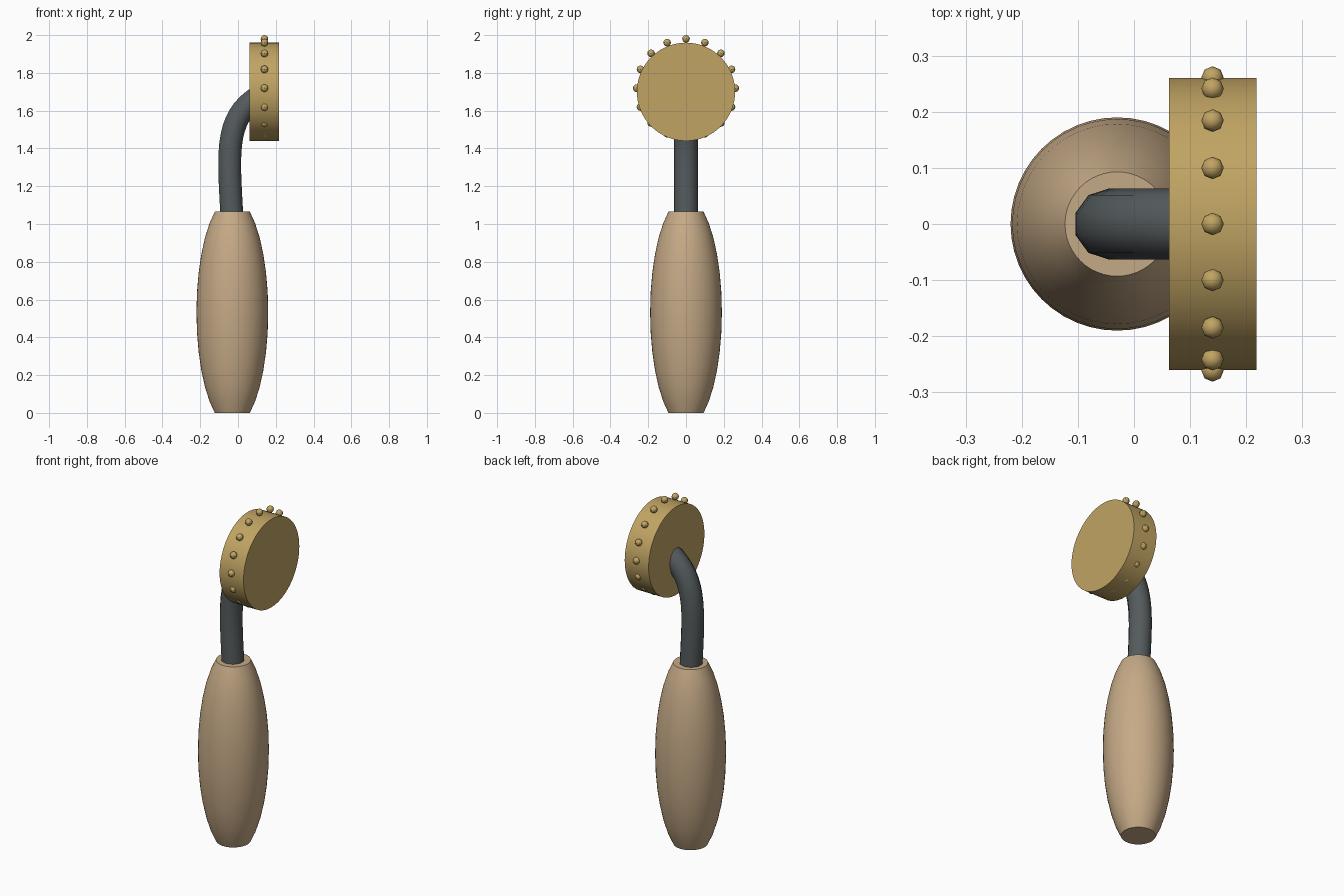
import bpy, bmesh, math
from mathutils import Vector, Matrix

if "Cube" in bpy.data.objects:
    bpy.data.objects.remove(bpy.data.objects["Cube"], do_unlink=True)


def material(name, rgb):
    m = bpy.data.materials.new(name)
    m.use_nodes = True
    color = (*rgb, 1)
    m.diffuse_color = color
    m.node_tree.nodes["Principled BSDF"].inputs["Base Color"].default_value = color
    return m


wood = material("tan_wood", (0.56, 0.40, 0.24))
steel = material("dark_steel", (0.09, 0.105, 0.11))
brass = material("brass", (0.53, 0.37, 0.125))


def finish(name, bm, mat):
    bmesh.ops.recalc_face_normals(bm, faces=bm.faces)
    mesh = bpy.data.meshes.new(name)
    bm.to_mesh(mesh)
    bm.free()
    mesh.materials.append(mat)
    obj = bpy.data.objects.new(name, mesh)
    bpy.context.collection.objects.link(obj)
    bpy.ops.object.select_all(action='DESELECT')
    obj.select_set(True)
    bpy.context.view_layer.objects.active = obj
    bpy.ops.object.shade_smooth_by_angle(angle=math.radians(40))
    return obj


def loft(name, sections, sides, mat, start=0.0):
    """Skin rings given as (centre, side axis, up axis, radius), with end caps."""
    bm = bmesh.new()
    rings = []
    for centre, u, v, r in sections:
        angles = [start + math.tau * i / sides for i in range(sides)]
        rings.append([bm.verts.new(centre + r * (u * math.cos(a) + v * math.sin(a)))
                      for a in angles])
    for a, b in zip(rings, rings[1:]):
        for i in range(sides):
            j = (i + 1) % sides
            bm.faces.new((a[i], a[j], b[j], b[i]))
    bm.faces.new(rings[0])
    bm.faces.new(rings[-1])
    return finish(name, bm, mat)


X, Y, Z = Vector((1, 0, 0)), Vector((0, 1, 0)), Vector((0, 0, 1))

# Barrel handle: an ellipsoid with both ends cut flat
half, belly, limit = 0.5325, 0.19, math.radians(60.7)
handle_rings = []
for i in range(13):
    a = limit * (i / 6 - 1)
    z = half * (1 + math.sin(a) / math.sin(limit))
    handle_rings.append((Vector((-0.03, 0, z)), X, Y, belly * math.cos(a)))
loft("handle", handle_rings, 48, wood)

# Bent neck: ten-sided tube swept along a cubic curve into the disc
p = [Vector(c) for c in ((-0.028, 0, 0.95), (-0.045, 0, 1.35),
                         (-0.09, 0, 1.56), (0.12, 0, 1.68))]
neck_rings = []
for i in range(17):
    t = i / 16
    s = 1 - t
    centre = s**3 * p[0] + 3 * s * s * t * p[1] + 3 * s * t * t * p[2] + t**3 * p[3]
    along = (s * s * (p[1] - p[0]) + 2 * s * t * (p[2] - p[1])
             + t * t * (p[3] - p[2])).normalized()
    neck_rings.append((centre, Y.cross(along), Y, 0.0635))
loft("neck", neck_rings, 10, steel, math.radians(18))

# Round head disc, facing sideways
loft("head_disc", [(Vector((x, 0, 1.7)), Y, Z, 0.26) for x in (0.062, 0.218)], 64, brass)

# Ring of beads, set slightly higher than the disc
bm = bmesh.new()
for i in range(16):
    a = math.tau * i / 16
    spot = Vector((0.14, 0.261 * math.cos(a), 1.719 + 0.261 * math.sin(a)))
    bmesh.ops.create_uvsphere(bm, u_segments=8, v_segments=8, radius=0.02,
                              matrix=Matrix.Translation(spot))
beads = finish("rim_beads", bm, brass)
beads.data.shade_smooth()
